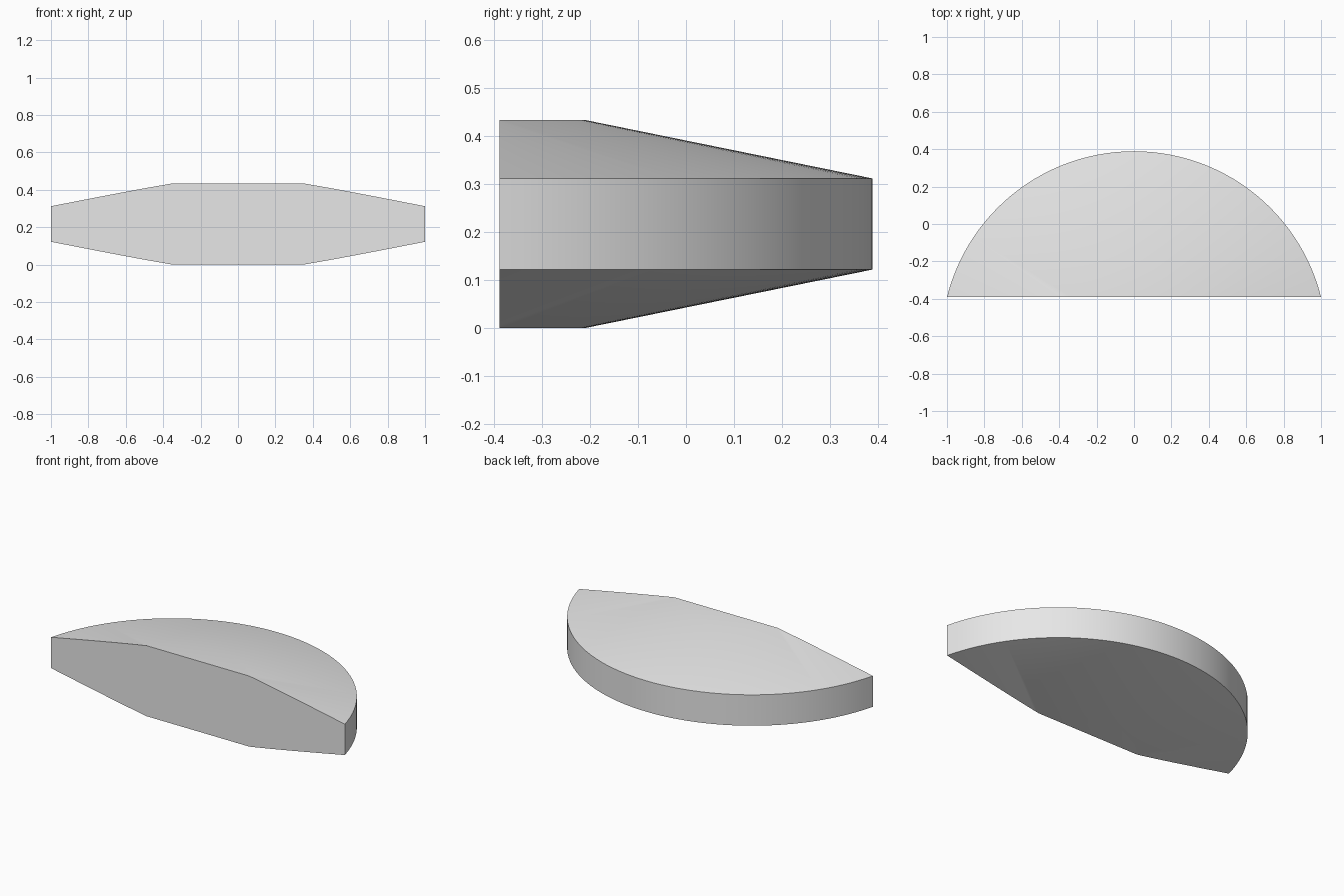
import bpy, bmesh, math

cube = bpy.data.objects.get("Cube")
if cube:
    bpy.data.objects.remove(cube, do_unlink=True)

# One plain grey material
grey = bpy.data.materials.new("light grey")
grey.use_nodes = True
colour = (0.8, 0.8, 0.8, 1)
grey.diffuse_color = colour
grey.node_tree.nodes["Principled BSDF"].inputs["Base Color"].default_value = colour

# Bevelled disc: a turned profile of (radius, height), centred behind the cut
CENTRE_Y, FRONT_Y, SEGMENTS = -0.642, -0.389, 128
profile = [(0.431, 0), (1.031, 0.122), (1.031, 0.312), (0.431, 0.434)]
bm = bmesh.new()
rings = []
for radius, height in profile:
    ring = []
    for i in range(SEGMENTS):
        a = 2 * math.pi * i / SEGMENTS
        ring.append(bm.verts.new((radius * math.cos(a),
                                  CENTRE_Y + radius * math.sin(a), height)))
    rings.append(ring)
for low, high in zip(rings, rings[1:]):
    for i in range(SEGMENTS):
        j = (i + 1) % SEGMENTS
        bm.faces.new((low[i], low[j], high[j], high[i]))
bm.faces.new(rings[0][::-1])
bm.faces.new(rings[-1])

# Slice off the front to leave a segment with a flat front face
cut = bmesh.ops.bisect_plane(bm, geom=bm.verts[:] + bm.edges[:] + bm.faces[:],
                             plane_co=(0, FRONT_Y, 0), plane_no=(0, -1, 0),
                             clear_outer=True)
edges = [e for e in cut["geom_cut"] if isinstance(e, bmesh.types.BMEdge)]
bmesh.ops.holes_fill(bm, edges=edges, sides=0)
bmesh.ops.recalc_face_normals(bm, faces=bm.faces[:])

mesh = bpy.data.meshes.new("bevelled_disc_segment")
bm.to_mesh(mesh)
bm.free()
mesh.materials.append(grey)
segment = bpy.data.objects.new("bevelled_disc_segment", mesh)
bpy.context.collection.objects.link(segment)

# Smooth the curved sides, keep the rims sharp
bpy.ops.object.select_all(action="DESELECT")
segment.select_set(True)
bpy.context.view_layer.objects.active = segment
bpy.ops.object.shade_smooth_by_angle(angle=math.radians(30))
